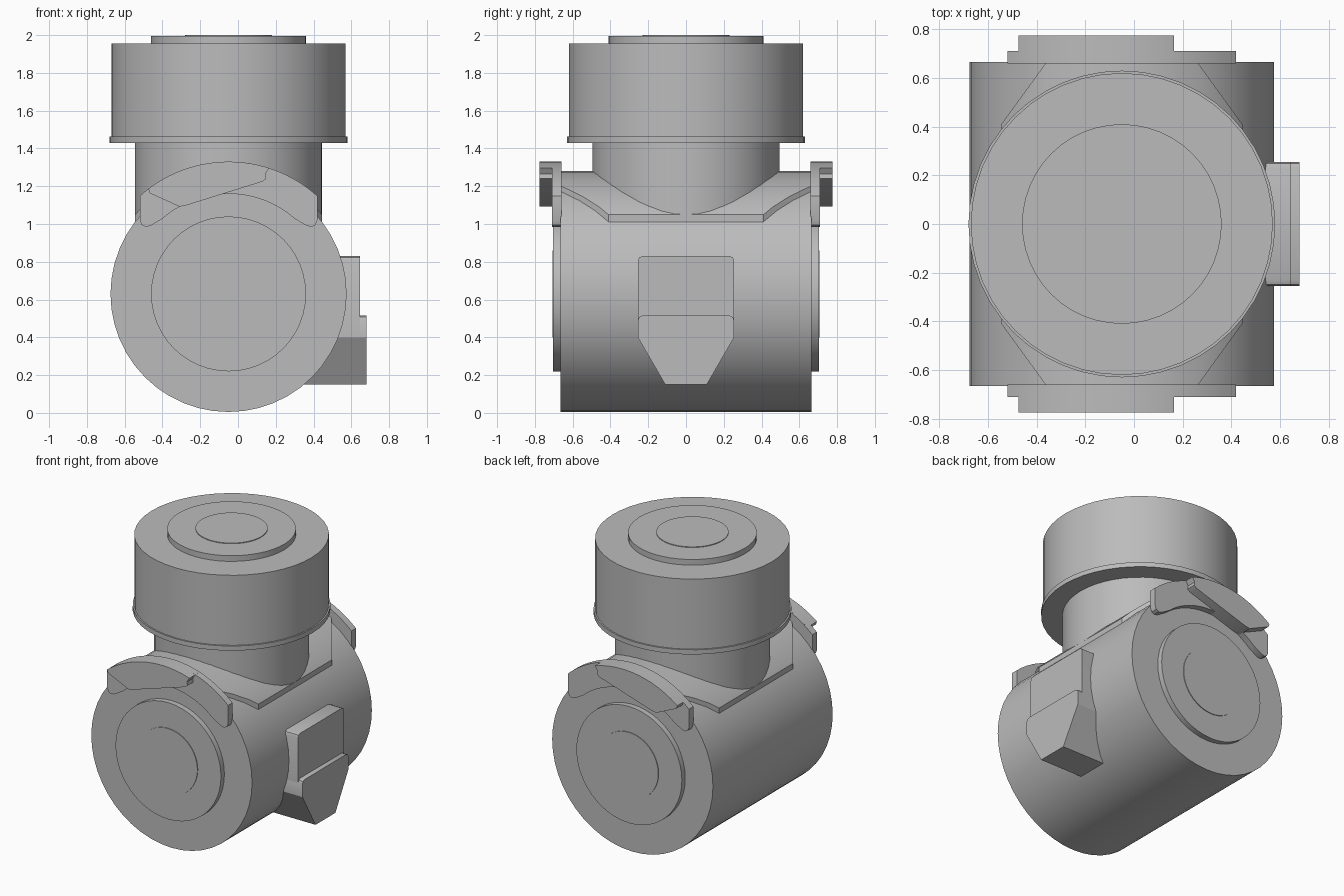
import bpy, bmesh, math
from mathutils import Matrix, Vector

default = bpy.data.objects.get("Cube")
if default:
    bpy.data.objects.remove(default)

grey = bpy.data.materials.new("plain_grey")
grey.use_nodes = True
COLOUR = (0.5, 0.5, 0.5, 1)
grey.diffuse_color = COLOUR
grey.node_tree.nodes["Principled BSDF"].inputs["Base Color"].default_value = COLOUR

CX, CZ = -0.05, 0.63      # axis of the barrel
SIDES = 48


def finish(bm, name):
    bmesh.ops.recalc_face_normals(bm, faces=bm.faces)
    mesh = bpy.data.meshes.new(name)
    bm.to_mesh(mesh)
    bm.free()
    mesh.materials.append(grey)
    obj = bpy.data.objects.new(name, mesh)
    bpy.context.collection.objects.link(obj)
    bpy.ops.object.select_all(action='DESELECT')
    obj.select_set(True)
    bpy.context.view_layer.objects.active = obj
    bpy.ops.object.shade_smooth_by_angle(angle=math.radians(30))
    return obj


def cylinder(bm, radius, low, high, axis='Z'):
    """Cylinder spanning low..high on its axis, centred on the barrel axis."""
    mid = (low + high) / 2
    if axis == 'Z':
        place = Matrix.Translation((CX, 0, mid))
    else:
        place = Matrix.Translation((CX, mid, CZ)) @ Matrix.Rotation(math.pi / 2, 4, 'X')
    bmesh.ops.create_cone(bm, cap_ends=True, segments=SIDES, radius1=radius,
                          radius2=radius, depth=high - low, matrix=place)


def round_part(name, radius, low, high, axis='Z'):
    bm = bmesh.new()
    cylinder(bm, radius, low, high, axis)
    return finish(bm, name)


def prism(name, outline, offset):
    """Extrude a closed 3D outline by an offset vector."""
    bm = bmesh.new()
    face = bm.faces.new([bm.verts.new(p) for p in outline])
    out = bmesh.ops.extrude_face_region(bm, geom=[face])
    moved = [v for v in out["geom"] if isinstance(v, bmesh.types.BMVert)]
    bmesh.ops.translate(bm, verts=moved, vec=offset)
    return finish(bm, name)


def arc(radius, x_from, x_to, steps=20):
    """Points on the upper arc about the barrel axis between two x values."""
    a = math.acos((x_from - CX) / radius)
    b = math.acos((x_to - CX) / radius)
    angles = [a + (b - a) * i / steps for i in range(steps + 1)]
    return [(CX + radius * math.cos(t), CZ + radius * math.sin(t)) for t in angles]


# Barrel with stepped end discs
round_part("barrel", 0.625, -0.665, 0.665, 'Y')
for label, s in (("front", -1), ("back", 1)):
    for part, radius, depth in (("end_disc", 0.41, 0.703), ("end_boss", 0.23, 0.708)):
        low, high = sorted((s * 0.6, s * depth))
        round_part(f"{label}_{part}", radius, low, high, 'Y')

# Neck and cap
round_part("neck", 0.495, 0.9, 1.45)
round_part("cap_rim", 0.63, 1.43, 1.463)
round_part("cap", 0.62, 1.44, 1.955)
round_part("top_disc", 0.41, 1.9, 1.995)
round_part("top_boss", 0.23, 1.95, 2.0)

# Saddle plate: a slightly larger barrel trimmed to an octagonal outline
bm = bmesh.new()
cylinder(bm, 0.65, -0.664, 0.664, 'Y')
cuts = [((CX, 0, 0.95), (0, 0, -1))]
for sx in (-1, 1):
    cuts.append(((CX + sx * 0.495, 0, 0), (sx, 0, 0)))
    for sy in (-1, 1):
        cuts.append(((CX + sx * 0.495, sy * 0.41, 0), (sx * 0.255, sy * 0.185, 0)))
for point, normal in cuts:
    geom = bm.verts[:] + bm.edges[:] + bm.faces[:]
    bmesh.ops.bisect_plane(bm, geom=geom, plane_co=point,
                           plane_no=Vector(normal).normalized(), clear_outer=True)
    bmesh.ops.holes_fill(bm, edges=[e for e in bm.edges if e.is_boundary])
finish(bm, "saddle_plate")

# Curved brackets over both ends of the barrel
plate = (arc(0.70, 0.42, -0.52)
         + [(-0.52, 1.02), (-0.51, 0.995), (-0.49, 0.985), (-0.465, 0.99)]
         + arc(0.53, -0.40, 0.30)
         + [(0.365, 0.99), (0.39, 0.985), (0.41, 0.995), (0.42, 1.02)])
block = (arc(0.70, 0.165, -0.475)
         + [(-0.467, 1.163), (-0.31, 1.092), (-0.27, 1.10), (0.13, 1.225), (0.15, 1.24), (0.145, 1.265)])
for label, s in (("front", -1), ("back", 1)):
    prism(f"{label}_bracket_plate", [(x, s * 0.66, z) for x, z in plate], (0, s * 0.05, 0))
    prism(f"{label}_bracket_block", [(x, s * 0.67, z) for x, z in block], (0, s * 0.105, 0))

# Side housing: upper box and a thicker tapered lower box
upper = [(0.255, 0.4), (0.255, 0.805), (0.248, 0.823), (0.23, 0.83)]
lower = [(0.11, 0.15), (0.255, 0.4), (0.255, 0.49), (0.248, 0.507), (0.23, 0.515)]
for name, half, reach in (("side_box_upper", upper, 0.645), ("side_box_lower", lower, 0.68)):
    outline = half + [(-y, z) for y, z in reversed(half)]
    prism(name, [(0.2, y, z) for y, z in outline], (reach - 0.2, 0, 0))
